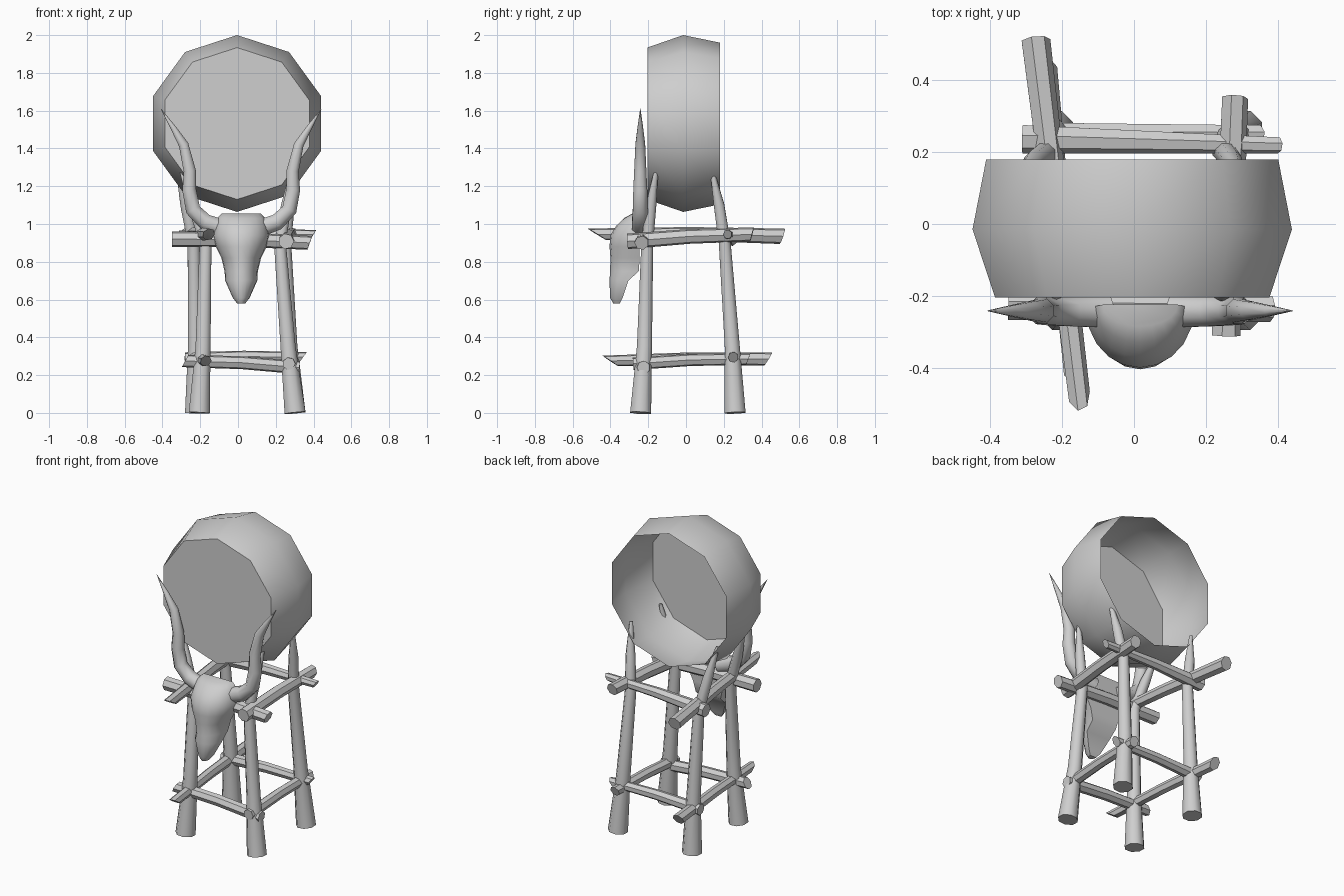
import bpy, bmesh
from math import sin, cos, pi, radians
from mathutils import Vector

cube = bpy.data.objects.get("Cube")
if cube:
    bpy.data.objects.remove(cube)

# One plain grey for everything
grey = bpy.data.materials.new("plain_grey")
grey.use_nodes = True
GREY = (0.62, 0.62, 0.62, 1)
grey.diffuse_color = GREY
grey.node_tree.nodes["Principled BSDF"].inputs["Base Color"].default_value = GREY


def loft(name, rings, caps=(True, True), smooth=50):
    """Skin a list of closed rings and cap the chosen ends."""
    bm = bmesh.new()
    rows = [[bm.verts.new(p) for p in ring] for ring in rings]
    n = len(rows[0])
    for a, b in zip(rows, rows[1:]):
        for i in range(n):
            j = (i + 1) % n
            bm.faces.new((a[i], a[j], b[j], b[i]))
    if caps[0]:
        bm.faces.new(rows[0][::-1])
    if caps[1]:
        bm.faces.new(rows[-1])
    bmesh.ops.recalc_face_normals(bm, faces=bm.faces)
    mesh = bpy.data.meshes.new(name)
    bm.to_mesh(mesh)
    bm.free()
    mesh.materials.append(grey)
    obj = bpy.data.objects.new(name, mesh)
    bpy.context.collection.objects.link(obj)
    bpy.ops.object.select_all(action='DESELECT')
    obj.select_set(True)
    bpy.context.view_layer.objects.active = obj
    bpy.ops.object.shade_smooth_by_angle(angle=radians(smooth))
    return obj


def tube(name, points, radii, sides=8, slants=(0, 0)):
    """Tapered limb along a path; slants cut the two ends obliquely."""
    pts = [Vector(p) for p in points]
    whole = (pts[-1] - pts[0]).normalized()
    ref = Vector((0, 1, 0)) if abs(whole.z) > 0.7 else Vector((0, 0, 1))
    last = len(pts) - 1
    rings = []
    for k, (p, r) in enumerate(zip(pts, radii)):
        t = (pts[min(k + 1, last)] - pts[max(k - 1, 0)]).normalized()
        u = ref.cross(t).normalized()
        v = t.cross(u)
        slant = slants[0] if k == 0 else slants[1] if k == last else 0
        ring = []
        for i in range(sides):
            a = 2 * pi * (i + 0.5) / sides
            ring.append(p + r * (cos(a) * u + sin(a) * (v + slant * t)))
        rings.append(ring)
    return loft(name, rings)


# Drum: ten-sided shell, closed in front and open behind
drum = []
for y, r in ((-0.205, 0.402), (-0.015, 0.468), (0.18, 0.428)):
    drum.append([(-0.005 + r * sin(pi * i / 5), y, 1.532 + r * cos(pi * i / 5))
                 for i in range(10)])
loft("drum", drum, caps=(True, False))

# Legs: bowed inward, then splayed around the drum: name, y side, x at four heights
LEGS = (
    ("front_left_leg", -1, (0.302, 0.265, 0.222, 0.29)),
    ("front_right_leg", -1, (-0.205, -0.185, -0.172, -0.305)),
    ("back_left_leg", 1, (0.302, 0.275, 0.25, 0.295)),
    ("back_right_leg", 1, (-0.225, -0.225, -0.235, -0.32)),
)
for name, side, (x0, x1, x2, x3) in LEGS:
    ys = (0.24, 0.22, 0.205, 0.155) if side < 0 else (0.26, 0.245, 0.205, 0.135)
    xs = (x0, x1, x2, (x2 + x3) / 2, x3)
    zs = (0, 0.35, 0.9, 1.1, 1.3)
    depth = (ys[0], ys[1], ys[2], (ys[2] + ys[3]) / 2 + 0.005, ys[3])
    path = [(x, side * y, z) for x, y, z in zip(xs, depth, zs)]
    tube(name, path, (0.06, 0.043, 0.034, 0.03, 0.01))

# Rails: start, end, radii and end cuts
RAILS = (
    ("upper_front_rail", (-0.35, -0.225, 0.92), (0.38, -0.235, 0.90), (0.042, 0.038), (0, 0.3)),
    ("upper_back_rail", (-0.31, 0.238, 0.925), (0.40, 0.22, 0.945), (0.042, 0.024), (0, 0.6)),
    ("upper_right_rail", (-0.155, -0.47, 0.945), (-0.275, 0.51, 0.935), (0.032, 0.042), (-1.6, 0.3)),
    ("upper_left_rail", (0.255, -0.31, 0.908), (0.28, 0.35, 0.945), (0.042, 0.038), (0, 0.3)),
    ("lower_front_rail", (-0.28, -0.225, 0.275), (0.325, -0.225, 0.24), (0.034, 0.036), (0.5, 0)),
    ("lower_back_rail", (-0.28, 0.25, 0.285), (0.345, 0.25, 0.295), (0.036, 0.028), (0, 0.7)),
    ("lower_right_rail", (-0.17, -0.40, 0.275), (-0.25, 0.435, 0.285), (0.03, 0.036), (-1.4, 0.6)),
    ("lower_left_rail", (0.27, -0.28, 0.26), (0.275, 0.33, 0.285), (0.034, 0.032), (0, 0.4)),
)
for name, start, end, (r0, r1), cuts in RAILS:
    mid = (Vector(start) + Vector(end)) / 2 + Vector((0, 0, 0.008))
    tube(name, (start, mid, end), (r0, (r0 + r1) / 2, r1), 7, cuts)

# Skull: half-round sections: height, half width, front y, back y
SKULL = (
    (0.58, 0.022, -0.385, -0.350),
    (0.61, 0.045, -0.402, -0.335),
    (0.70, 0.085, -0.405, -0.305),
    (0.75, 0.088, -0.402, -0.250),
    (0.82, 0.105, -0.400, -0.245),
    (0.88, 0.135, -0.405, -0.245),
    (0.94, 0.150, -0.400, -0.240),
    (0.99, 0.140, -0.370, -0.235),
    (1.03, 0.128, -0.330, -0.230),
    (1.055, 0.105, -0.285, -0.225),
)
CX = 0.017
sections = []
for z, w, front, back in SKULL:
    sections.append([(CX + w * cos(pi * i / 10), back + (front - back) * sin(pi * i / 10), z)
                     for i in range(11)])
loft("skull", sections)

# Horns: sweep outward, rise and end in a point
HORN = ((0.09, 0.975), (0.19, 1.01), (0.255, 1.075), (0.275, 1.18),
        (0.272, 1.28), (0.305, 1.42), (0.36, 1.51), (0.425, 1.61))
for name, side in (("left_horn", 1), ("right_horn", -1)):
    tube(name, [(CX + side * x, -0.242, z) for x, z in HORN],
         (0.05, 0.047, 0.043, 0.04, 0.035, 0.028, 0.016, 0.001))
